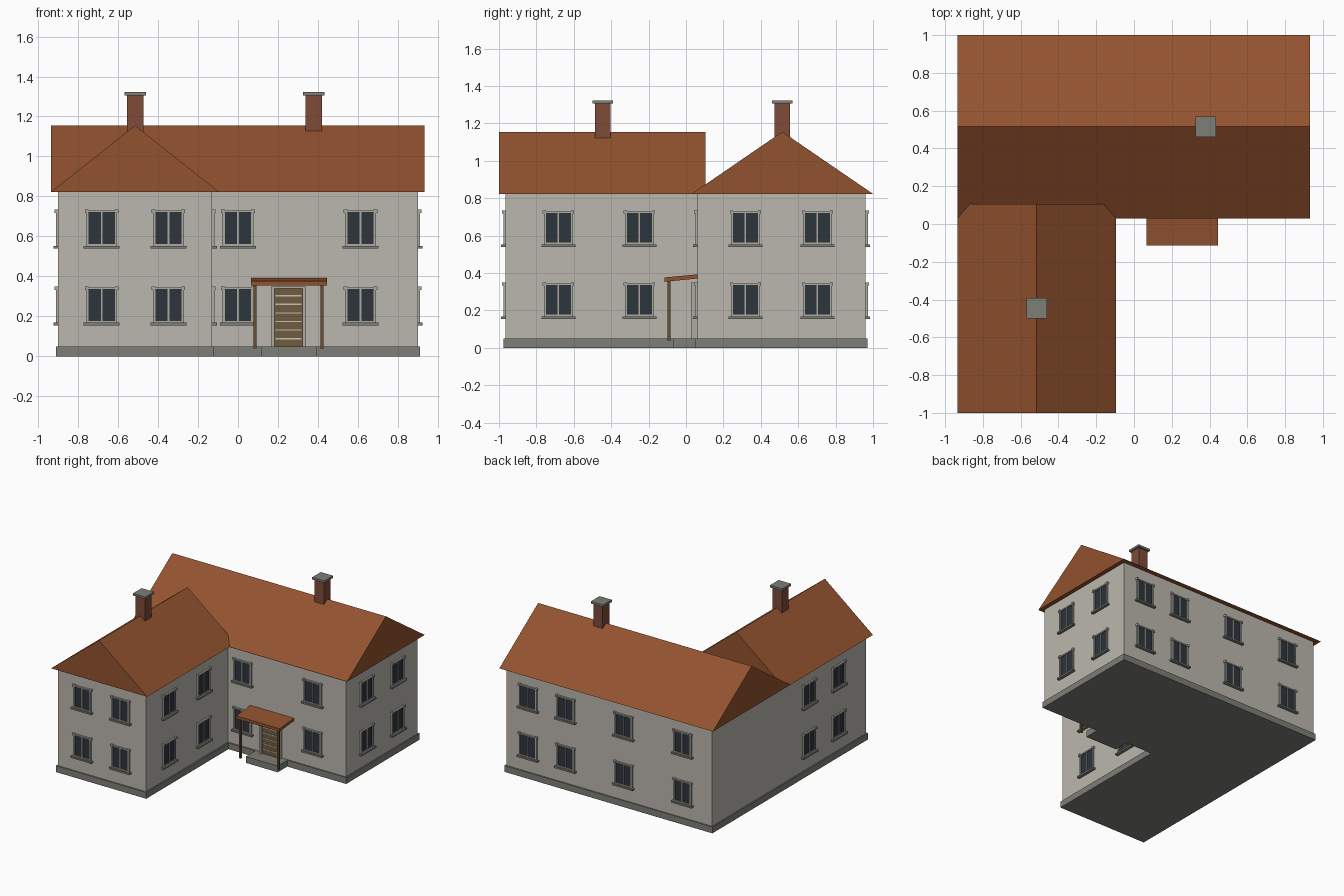
import bpy, bmesh, math
from mathutils import Matrix, Vector

if "Cube" in bpy.data.objects:
    bpy.data.objects.remove(bpy.data.objects["Cube"])


def mat(name, r, g, b):
    m = bpy.data.materials.new(name)
    m.diffuse_color = (r, g, b, 1)
    m.use_nodes = True
    m.node_tree.nodes["Principled BSDF"].inputs["Base Color"].default_value = m.diffuse_color
    return m


WALL = mat("wall_plaster", 0.50, 0.475, 0.425)
ROOF = mat("roof_tile", 0.29, 0.085, 0.028)
BRICK = mat("chimney_brick", 0.21, 0.07, 0.04)
STONE = mat("grey_stone", 0.21, 0.21, 0.185)
FRAME = mat("window_trim", 0.42, 0.41, 0.36)
GLASS = mat("dark_glass", 0.025, 0.035, 0.046)
DOOR = mat("door_wood", 0.16, 0.105, 0.055)
STRIPE = mat("door_stripe", 0.62, 0.55, 0.38)
POST = mat("post_wood", 0.14, 0.075, 0.03)


def finish(name, bm, mats):
    bmesh.ops.recalc_face_normals(bm, faces=bm.faces)
    me = bpy.data.meshes.new(name)
    bm.to_mesh(me)
    bm.free()
    for m in mats:
        me.materials.append(m)
    ob = bpy.data.objects.new(name, me)
    bpy.context.collection.objects.link(ob)
    return ob


def add_box(bm, x0, x1, y0, y1, z0, z1, mi=0):
    size = Matrix.Diagonal((x1 - x0, y1 - y0, z1 - z0, 1))
    mid = Matrix.Translation(((x0 + x1) / 2, (y0 + y1) / 2, (z0 + z1) / 2))
    r = bmesh.ops.create_cube(bm, size=1, matrix=mid @ size)
    for f in {f for v in r["verts"] for f in v.link_faces}:
        f.material_index = mi


def box(name, m, *dims):
    bm = bmesh.new()
    add_box(bm, *dims)
    return finish(name, bm, [m])


def prism(name, m, pts, sweep):
    """Sweep a closed outline along a vector."""
    bm = bmesh.new()
    f = bm.faces.new([bm.verts.new(p) for p in pts])
    r = bmesh.ops.extrude_face_region(bm, geom=[f])
    bmesh.ops.translate(bm, vec=Vector(sweep),
                        verts=[v for v in r["geom"] if isinstance(v, bmesh.types.BMVert)])
    return finish(name, bm, [m])


def l_outline(d, z):
    """L-shaped plan, grown outwards by d."""
    return [(-0.9 - d, -0.965 - d, z), (-0.13 + d, -0.965 - d, z), (-0.13 + d, 0.062 - d, z),
            (0.9 + d, 0.062 - d, z), (0.9 + d, 0.96 + d, z), (-0.9 - d, 0.96 + d, z)]


# Body
prism("plinth", STONE, l_outline(0.01, 0), (0, 0, 0.05))
prism("walls", WALL, l_outline(0, 0.05), (0, 0, 0.773))

# Gabled roofs
E, R = 0.823, 1.155
prism("main_roof", ROOF, [(-0.935, 0.03, E), (-0.935, 1.0, E), (-0.935, 0.515, R)][::-1], (1.868, 0, 0))
prism("wing_roof", ROOF, [(-0.935, -1, E), (-0.095, -1, E), (-0.515, -1, R)], (0, 1.105, 0))

# Chimneys with caps
for tag, cx, cy in (("main", 0.38, 0.515), ("wing", -0.515, -0.445)):
    a, c = 0.041, 0.054
    box(tag + "_chimney", BRICK, cx - a, cx + a, cy - a, cy + a, 1.08, 1.307)
    box(tag + "_chimney_cap", STONE, cx - c, cx + c, cy - c, cy + c, 1.305, 1.322)


# Windows: built facing -y with the wall at y = 0, then turned onto each wall
def window(name, pos, angle):
    bm = bmesh.new()
    add_box(bm, -0.068, 0.068, -0.005, 0.01, 0.02, 0.185, 1)         # glass
    for s in (-1, 1):
        xs = sorted((s * 0.066, s * 0.077))
        add_box(bm, *xs, -0.012, 0.01, 0.01, 0.187)                  # jamb
        xs = sorted((s * 0.066, s * 0.084))
        add_box(bm, *xs, -0.018, 0.01, 0.177, 0.194)                 # lintel ear
    add_box(bm, -0.077, 0.077, -0.014, 0.01, 0.179, 0.189)           # lintel
    add_box(bm, -0.07, 0.07, -0.010, 0.01, 0.010, 0.022)             # lower rail
    add_box(bm, -0.004, 0.004, -0.010, 0.01, 0.02, 0.185)            # mullion
    add_box(bm, -0.09, 0.09, -0.024, 0.01, 0.0, 0.013, 2)            # sill
    ob = finish(name, bm, [FRAME, GLASS, STONE])
    ob.location = pos
    ob.rotation_euler.z = math.radians(angle)


facades = {
    "wing_front": (0, [(x, -0.965) for x in (-0.682, -0.348)]),
    "main_front": (0, [(x, 0.062) for x in (0.0, 0.613)]),
    "wing_right": (90, [(-0.13, y) for y in (-0.682, -0.249)]),
    "main_right": (90, [(0.9, y) for y in (0.318, 0.703)]),
    "back": (180, [(x, 0.96) for x in (0.705, 0.377, -0.13, -0.646)]),
    "wing_left": (-90, [(-0.9, y) for y in (-0.615, -0.246)]),
}
for side, (angle, spots) in facades.items():
    for i, (x, y) in enumerate(spots):
        for floor, z in (("lower", 0.155), ("upper", 0.54)):
            window(f"{side}_window_{floor}_{i + 1}", (x, y, z), angle)

# Door with frame and pale stripes
bm = bmesh.new()
add_box(bm, 0.165, 0.183, 0.027, 0.07, 0.05, 0.35)
add_box(bm, 0.322, 0.340, 0.027, 0.07, 0.05, 0.35)
add_box(bm, 0.165, 0.340, 0.027, 0.07, 0.338, 0.35)
finish("door_frame", bm, [FRAME])
box("door", DOOR, 0.182, 0.323, 0.045, 0.07, 0.05, 0.34)
for i in range(6):
    z = 0.085 + i * 0.043
    box(f"door_stripe_{i + 1}", STRIPE, 0.187, 0.318, 0.041, 0.05, z, z + 0.006)

# Entrance step, porch posts and sloping canopy
box("door_step", STONE, 0.115, 0.395, -0.067, 0.06, 0, 0.05)
for side, x in (("left", 0.085), ("right", 0.42)):
    box(side + "_porch_post", POST, x - 0.008, x + 0.008, -0.10, -0.084, 0.04, 0.362)
prism("porch_canopy", ROOF, [(0.065, -0.115, 0.353), (0.065, 0.065, 0.371),
                             (0.065, 0.065, 0.393), (0.065, -0.115, 0.376)], (0.38, 0, 0))
